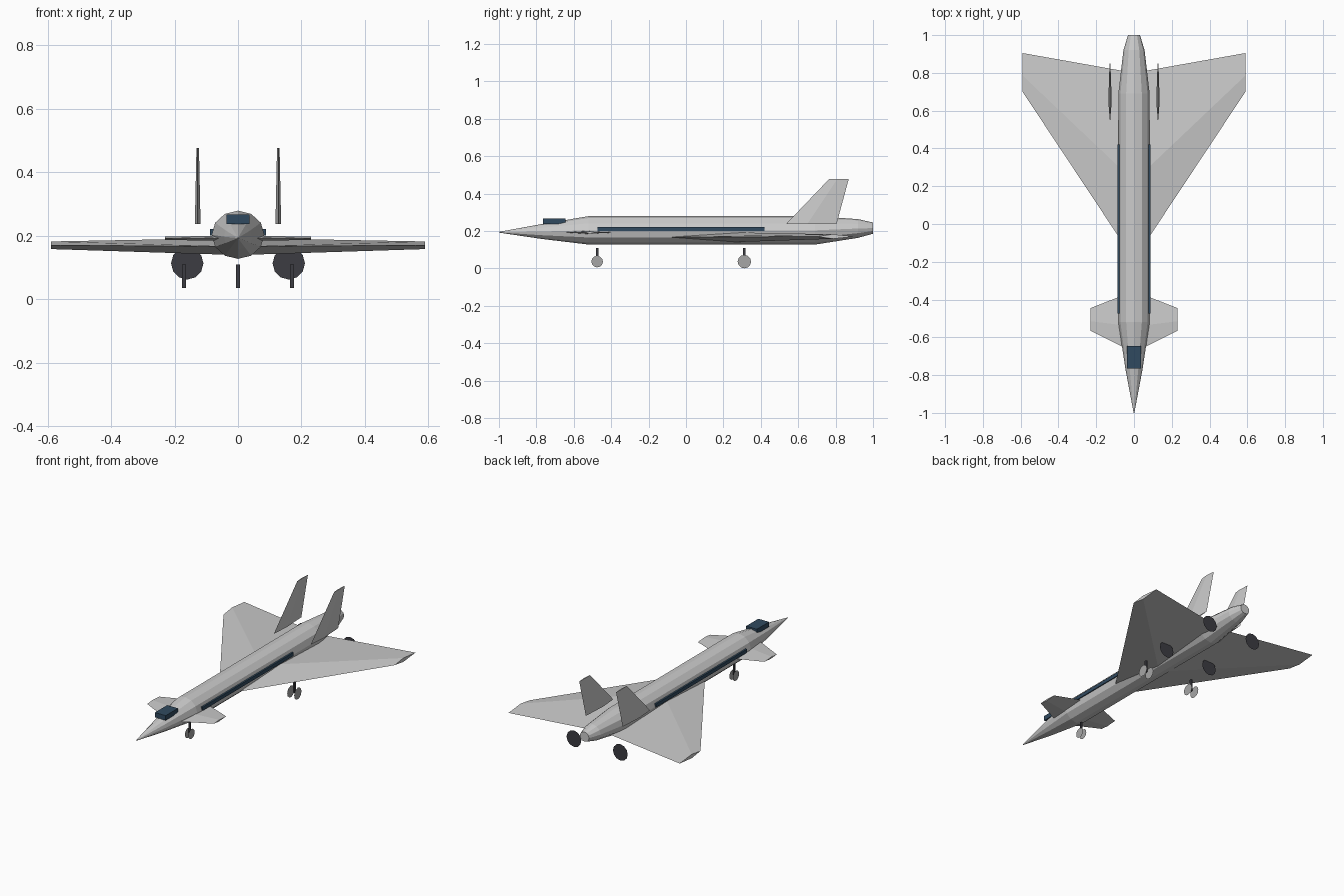
import bpy, bmesh
from math import sin, cos, pi
from mathutils import Vector

cube = bpy.data.objects.get("Cube")
if cube:
    bpy.data.objects.remove(cube, do_unlink=True)


def material(name, rgb):
    m = bpy.data.materials.new(name)
    m.use_nodes = True
    color = (*rgb, 1)
    m.diffuse_color = color
    m.node_tree.nodes["Principled BSDF"].inputs["Base Color"].default_value = color
    return m


BODY = material("light grey paint", (0.6, 0.6, 0.6))
GLASS = material("dark blue glass", (0.03, 0.068, 0.115))
DARK = material("dark engine metal", (0.045, 0.045, 0.055))
WHEEL = material("wheel grey", (0.38, 0.38, 0.38))


def finish(name, bm, mat):
    bmesh.ops.recalc_face_normals(bm, faces=bm.faces)
    mesh = bpy.data.meshes.new(name)
    bm.to_mesh(mesh)
    bm.free()
    mesh.materials.append(mat)
    obj = bpy.data.objects.new(name, mesh)
    bpy.context.collection.objects.link(obj)
    return obj


def loft(name, rings, mat):
    """Skin a list of equal-length point rings and cap both ends."""
    bm = bmesh.new()
    rows = [[bm.verts.new(p) for p in ring] for ring in rings]
    n = len(rows[0])
    for a, b in zip(rows, rows[1:]):
        for i in range(n):
            j = (i + 1) % n
            bm.faces.new((a[i], a[j], b[j], b[i]))
    bm.faces.new(rows[0])
    bm.faces.new(rows[-1])
    return finish(name, bm, mat)


def box(name, center, size, mat):
    bm = bmesh.new()
    bmesh.ops.create_cube(bm, size=1)
    for v in bm.verts:
        v.co = Vector(center) + v.co * Vector(size)
    return finish(name, bm, mat)


def disc(name, center, radius, axis, mat, sides=12):
    """Flat disc facing along the x or y axis."""
    bm = bmesh.new()
    ring = []
    for i in range(sides):
        u, w = radius * sin(2 * pi * i / sides), radius * cos(2 * pi * i / sides)
        offset = Vector((0, u, w)) if axis == "x" else Vector((u, 0, w))
        ring.append(bm.verts.new(Vector(center) + offset))
    bm.faces.new(ring)
    return finish(name, bm, mat)


def section(front, back, span, mid, half, upright=False):
    """Diamond airfoil; span runs along x, or along z when upright."""
    ridge = front + 0.42 * (back - front)
    pts = [(front, 0), (ridge, half), (back, 0), (ridge, -half)]
    if upright:
        return [(mid + t, y, span) for y, t in pts]
    return [(span, y, mid + t) for y, t in pts]


# Fuselage: y, half width, half height, centre height
stations = [(-1, 0.002, 0.002, 0.193), (-0.77, 0.045, 0.04, 0.197),
            (-0.52, 0.083, 0.076, 0.203), (0.69, 0.083, 0.076, 0.203),
            (0.92, 0.056, 0.05, 0.213), (1, 0.032, 0.03, 0.215)]
loft("fuselage", [[(w * sin(k * pi / 6), y, z + h * cos(k * pi / 6))
                   for k in range(12)] for y, w, h, z in stations], BODY)

# Cockpit glass
box("windshield", (0, -0.705, 0.252), (0.074, 0.12, 0.03), GLASS)

for side, s in (("left", 1), ("right", -1)):
    # Delta wing, foreplane and tail fin
    loft(side + "_wing", [section(-0.19, 0.8, 0, 0.166, 0.027),
                          section(0.7, 0.905, s * 0.59, 0.17, 0.012)], BODY)
    loft(side + "_canard", [section(-0.68, -0.355, 0, 0.192, 0.009),
                            section(-0.565, -0.445, s * 0.23, 0.192, 0.005)], BODY)
    loft(side + "_fin", [section(0.535, 0.805, 0.237, s * 0.127, 0.009, True),
                         section(0.765, 0.87, 0.477, s * 0.127, 0.004, True)], BODY)

    # Cabin window band
    box(side + "_window_band", (s * 0.082, -0.027, 0.211), (0.012, 0.895, 0.022), GLASS)

    # Engine intake and exhaust faces
    disc(side + "_engine_intake", (s * 0.16, 0.485, 0.113), 0.051, "y", DARK)
    disc(side + "_engine_exhaust", (s * 0.16, 0.875, 0.113), 0.051, "y", DARK)

# Landing gear: name, x, y, wheel radius, half wheel spacing
for name, x, y, r, gap in (("nose", 0, -0.475, 0.031, 0.012),
                           ("left_main", 0.17, 0.312, 0.036, 0.024),
                           ("right_main", -0.17, 0.312, 0.036, 0.024)):
    box(name + "_gear_strut", (x, y, 0.073), (0.012, 0.012, 0.074), DARK)
    for label, d in (("inner", -gap), ("outer", gap)):
        disc(f"{name}_{label}_wheel", (x + d, y, 0.036), r, "x", WHEEL)
